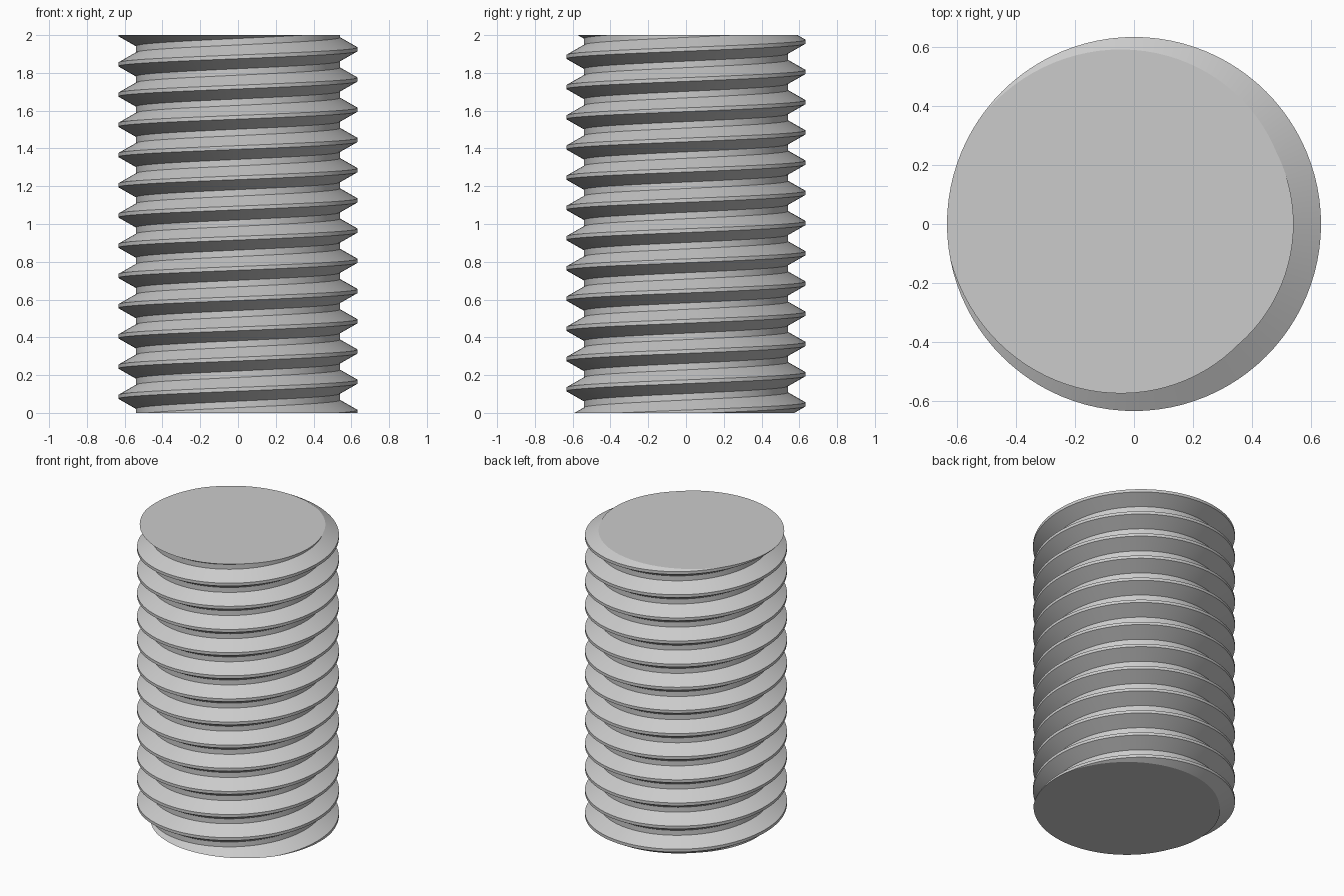
import bpy, bmesh, math

cube = bpy.data.objects.get("Cube")
if cube:
    bpy.data.objects.remove(cube, do_unlink=True)

LENGTH, PITCH, SEGMENTS = 2.0, 0.16, 96
ROOT, CREST = 0.54, 0.633
CREST_Z = 0.005          # crest height at angle zero
# One pitch of the thread: radius and height from the crest centre
PROFILE = [(CREST, -0.01), (CREST, 0.01), (ROOT, 0.063), (ROOT, 0.097)]

steel = bpy.data.materials.new("steel grey")
steel.use_nodes = True
grey = (0.6, 0.6, 0.6, 1)
steel.diffuse_color = grey
steel.node_tree.nodes["Principled BSDF"].inputs["Base Color"].default_value = grey

# Continuous helical thread surface, overshooting both ends
bm = bmesh.new()
turns = math.ceil(LENGTH / PITCH) + 4
rows = []
for i in range(turns * SEGMENTS + 1):
    a = math.tau * i / SEGMENTS
    z = CREST_Z + PITCH * (i / SEGMENTS - 3)
    rows.append([bm.verts.new((r * math.cos(a), r * math.sin(a), z + dz)) for r, dz in PROFILE])
for i in range(len(rows) - 1 - SEGMENTS):
    lower = rows[i] + [rows[i + SEGMENTS][0]]
    upper = rows[i + 1] + [rows[i + 1 + SEGMENTS][0]]
    for j in range(len(PROFILE)):
        bm.faces.new((lower[j], upper[j], upper[j + 1], lower[j + 1]))

# Trim flat at both ends and cap each cut
for z, direction in ((0, -1), (LENGTH, 1)):
    cut = bmesh.ops.bisect_plane(bm, geom=bm.verts[:] + bm.edges[:] + bm.faces[:],
                                 plane_co=(0, 0, z), plane_no=(0, 0, direction),
                                 clear_outer=True)
    rim = [e for e in cut["geom_cut"] if isinstance(e, bmesh.types.BMEdge) and e.is_boundary]
    bmesh.ops.edgeloop_fill(bm, edges=rim)
loose = [v for v in bm.verts if not v.link_faces]
bmesh.ops.delete(bm, geom=loose, context='VERTS')
bmesh.ops.recalc_face_normals(bm, faces=bm.faces[:])

mesh = bpy.data.meshes.new("threaded_rod")
bm.to_mesh(mesh)
bm.free()
mesh.materials.append(steel)
rod = bpy.data.objects.new("threaded_rod", mesh)
bpy.context.collection.objects.link(rod)
bpy.ops.object.select_all(action='DESELECT')
rod.select_set(True)
bpy.context.view_layer.objects.active = rod
bpy.ops.object.shade_smooth_by_angle(angle=math.radians(25))
